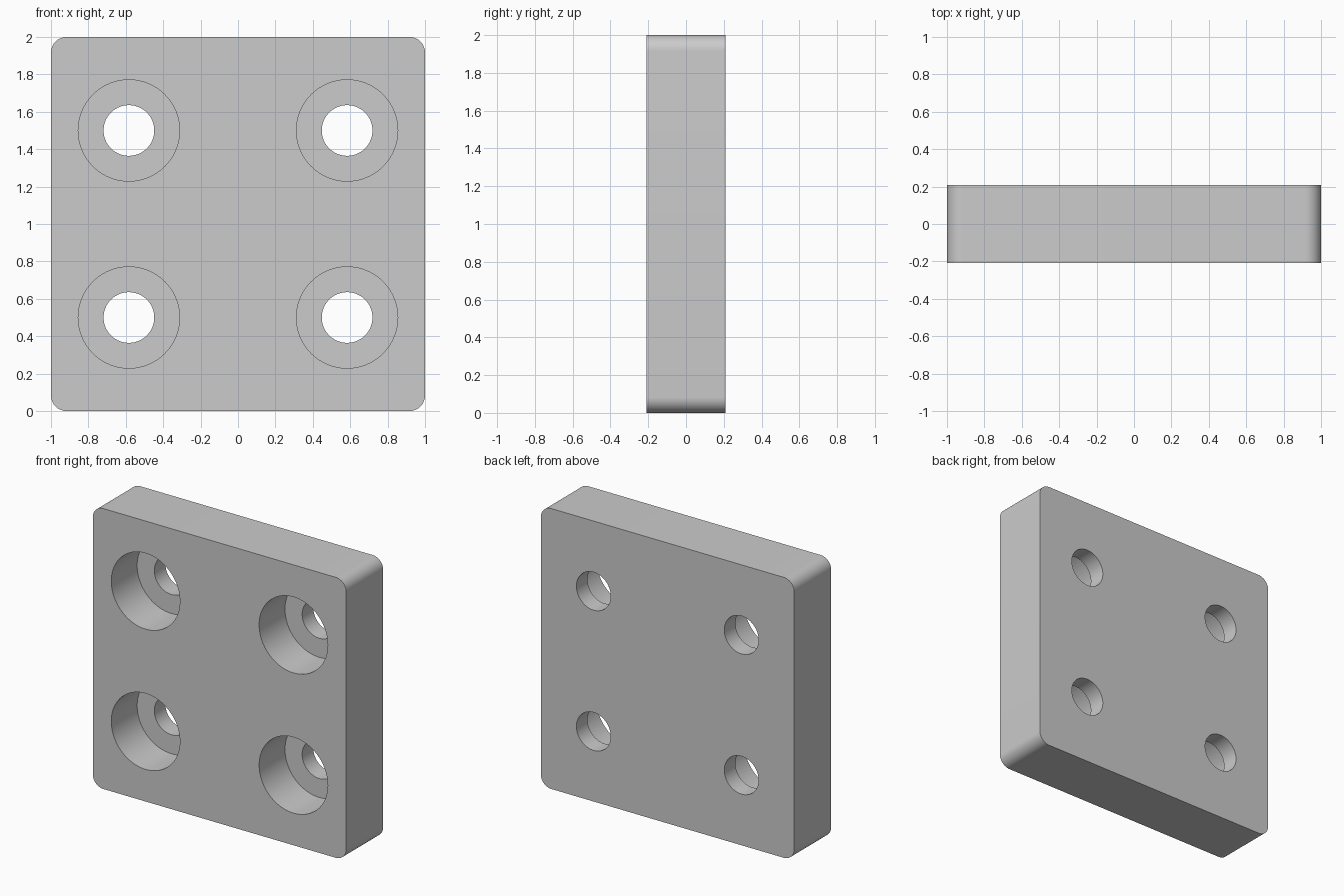
import bpy
import bmesh
from math import pi, cos, sin, radians
from mathutils import Matrix

UNIT = 1 / 24             # plate is 48 units wide
HALF_DEPTH = 5 * UNIT
BORE_DEPTH = 7 * UNIT
BORE_RADIUS = 6.5 * UNIT
HOLE_RADIUS = 3.25 * UNIT
CORNER_RADIUS = 2 * UNIT
SIDES = 96

cube = bpy.data.objects.get("Cube")
if cube:
    bpy.data.objects.remove(cube, do_unlink=True)


def add_object(name, bm):
    bmesh.ops.recalc_face_normals(bm, faces=bm.faces)
    mesh = bpy.data.meshes.new(name)
    bm.to_mesh(mesh)
    bm.free()
    obj = bpy.data.objects.new(name, mesh)
    bpy.context.collection.objects.link(obj)
    return obj


def add_stepped_drill(bm, x, z):
    """Closed turned solid along y: wide bore, then a narrow through hole."""
    floor = -HALF_DEPTH + BORE_DEPTH
    profile = [(BORE_RADIUS, -HALF_DEPTH - 0.1), (BORE_RADIUS, floor),
               (HOLE_RADIUS, floor), (HOLE_RADIUS, HALF_DEPTH + 0.1)]
    angles = [2 * pi * i / SIDES for i in range(SIDES)]
    rings = [[bm.verts.new((x + r * cos(a), y, z + r * sin(a))) for a in angles]
             for r, y in profile]
    for near, far in zip(rings, rings[1:]):
        for i in range(SIDES):
            j = (i + 1) % SIDES
            bm.faces.new((near[i], near[j], far[j], far[i]))
    bm.faces.new(rings[0])
    bm.faces.new(rings[-1])


# Plate with four rounded corners
bm = bmesh.new()
bmesh.ops.create_cube(bm, size=2, matrix=Matrix.Translation((0, 0, 1))
                      @ Matrix.Diagonal((1, HALF_DEPTH, 1, 1)))
corners = [e for e in bm.edges
           if abs(e.verts[0].co.y - e.verts[1].co.y) > HALF_DEPTH]
bmesh.ops.bevel(bm, geom=corners, offset=CORNER_RADIUS, segments=12,
                profile=0.5, affect='EDGES')
plate = add_object("mounting_plate", bm)

# Four counterbored screw holes
bm = bmesh.new()
for x in (-14 * UNIT, 14 * UNIT):
    for z in (0.5, 1.5):
        add_stepped_drill(bm, x, z)
drills = add_object("hole_cutters", bm)
drills.hide_render = True

cut = plate.modifiers.new("screw_holes", 'BOOLEAN')
cut.operation = 'DIFFERENCE'
cut.solver = 'EXACT'
cut.object = drills

bpy.ops.object.select_all(action='DESELECT')
plate.select_set(True)
bpy.context.view_layer.objects.active = plate
bpy.ops.object.modifier_apply(modifier=cut.name)
bpy.data.objects.remove(drills, do_unlink=True)

# Plain grey finish
grey = bpy.data.materials.new("light_grey")
grey.use_nodes = True
colour = (0.6, 0.6, 0.6, 1)
grey.diffuse_color = colour
grey.node_tree.nodes["Principled BSDF"].inputs["Base Color"].default_value = colour
plate.data.materials.clear()
plate.data.materials.append(grey)

bpy.ops.object.shade_smooth_by_angle(angle=radians(30))
